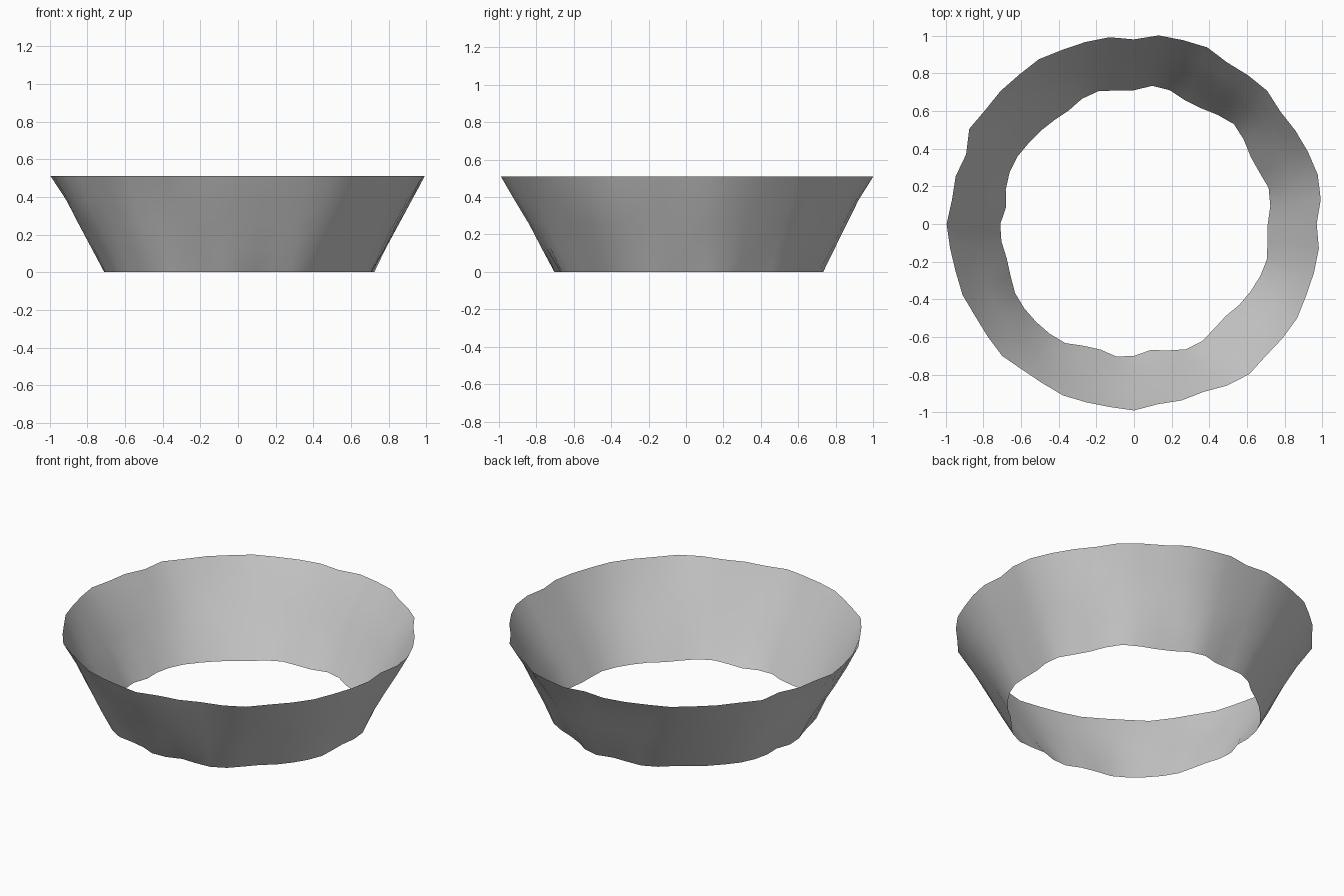
import bpy
import bmesh
import math
from mathutils import Vector, noise

cube = bpy.data.objects.get("Cube")
if cube:
    bpy.data.objects.remove(cube, do_unlink=True)

HEIGHT = 0.51
ROWS = 4
STEP = 0.005

# Uneven rims: how far each column stands out from the base radius, in steps
top_bumps = [2, 8, 10, 8, 6, 4, 8, 7, 6, 11, 10, 10, 4, 8, 8, 8,
             10, 8, 8, 7, 10, 1, 4, 3, 7, 5, 4, 5, 3, 4, 6, 3,
             3, 5, 4, 4, 6, 1, 2, 1, 6, 9, 6, 7, 8, 6, 6, 6]
bottom_bumps = [8, 12, 14, 10, 9, 13, 16, 12, 8, 8, 13, 14, 8, 9, 12, 10,
                5, 5, 6, 7, 9, 9, 7, 3, 8, 8, 6, 8, 12, 13, 13, 13,
                12, 6, 4, 8, 6, 1, 5, 10, 10, 6, 4, 7, 9, 11, 12, 9]
top_radii = [0.96 + STEP * bump for bump in top_bumps]
bottom_radii = [0.67 + STEP * bump for bump in bottom_bumps]
COLUMNS = len(top_radii)


def softened(radii, column):
    """Blend a column's radius with its neighbours."""
    before, after = radii[column - 1], radii[(column + 1) % COLUMNS]
    return (before + 2 * radii[column] + after) / 4


def wall_point(row, column):
    """Position on the flared wall, gently dented between the rims."""
    height = row / ROWS
    angle = math.tau * column / COLUMNS
    direction = Vector((math.cos(angle), math.sin(angle), 0))
    if row == 0:
        radius = bottom_radii[column]
    elif row == ROWS:
        radius = top_radii[column]
    else:
        low, high = softened(bottom_radii, column), softened(top_radii, column)
        radius = low + (high - low) * height
        radius += 0.015 * noise.noise(direction * 3 + Vector((0, 0, height * 2)))
    return direction * radius + Vector((0, 0, HEIGHT * height))


def make_material(name, colour):
    material = bpy.data.materials.new(name)
    material.use_nodes = True
    material.diffuse_color = colour
    shader = material.node_tree.nodes["Principled BSDF"]
    shader.inputs["Base Color"].default_value = colour
    shader.inputs["Roughness"].default_value = 0.8
    return material


# Open flared band: a single sheet without floor or lid
bm = bmesh.new()
rings = [[bm.verts.new(wall_point(row, column)) for column in range(COLUMNS)]
         for row in range(ROWS + 1)]
for lower, upper in zip(rings, rings[1:]):
    for column in range(COLUMNS):
        following = (column + 1) % COLUMNS
        face = bm.faces.new((lower[column], lower[following],
                             upper[following], upper[column]))
        face.smooth = True

mesh = bpy.data.meshes.new("flared_band")
bm.to_mesh(mesh)
bm.free()
mesh.materials.append(make_material("light grey", (0.6, 0.6, 0.6, 1)))
band = bpy.data.objects.new("flared_band", mesh)
bpy.context.collection.objects.link(band)
